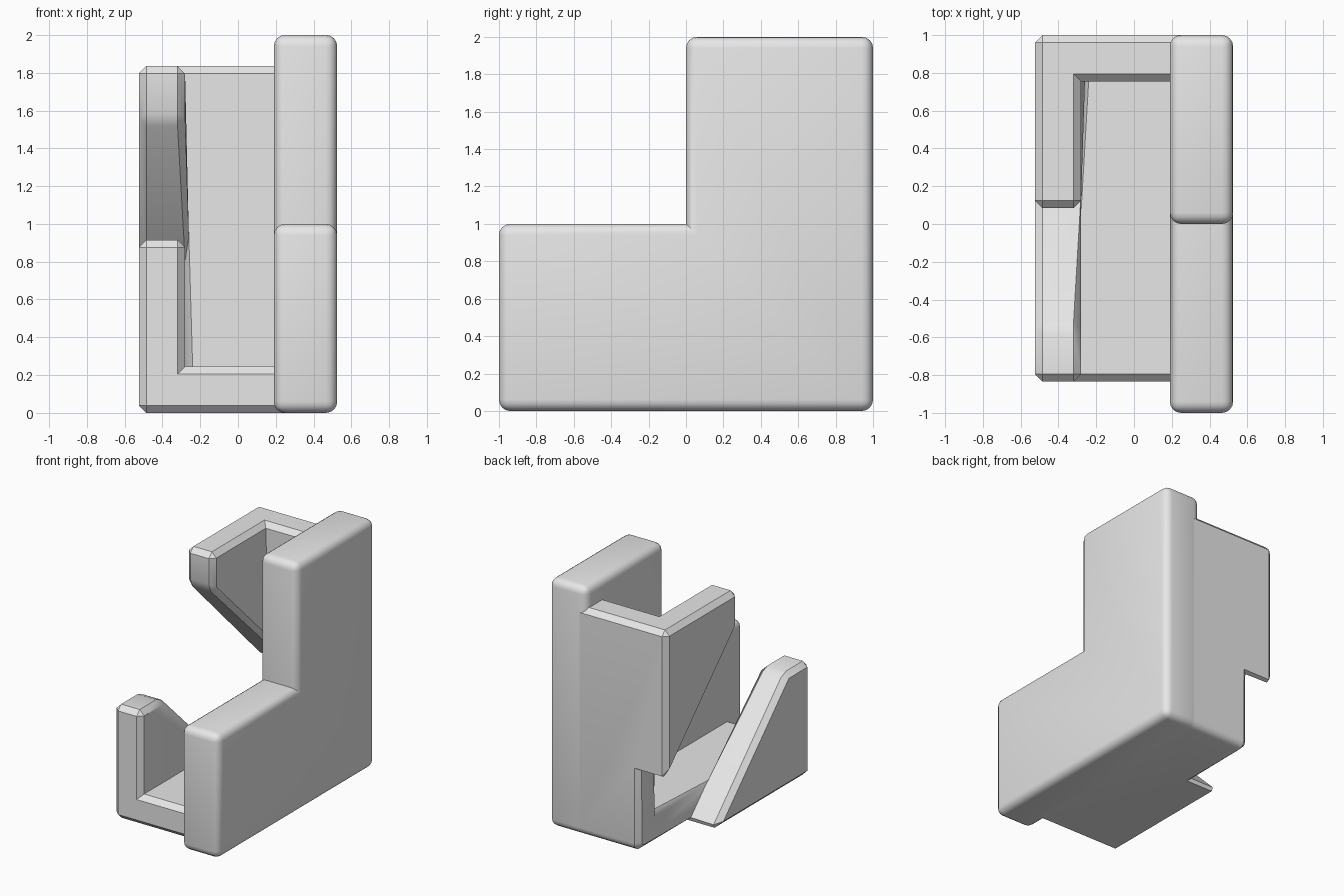
import bpy, bmesh, math

cube = bpy.data.objects.get("Cube")
if cube:
    bpy.data.objects.remove(cube, do_unlink=True)

grey = bpy.data.materials.new("light_grey")
grey.use_nodes = True
grey.diffuse_color = (0.8, 0.8, 0.8, 1)
grey.node_tree.nodes["Principled BSDF"].inputs["Base Color"].default_value = (0.8, 0.8, 0.8, 1)

ROUND = 0.06
CHAMFER = 0.04


def prism(name, outline, x0, x1):
    """Extrude a (y, z) outline from x0 to x1."""
    bm = bmesh.new()
    face = bm.faces.new([bm.verts.new((x0, y, z)) for y, z in outline])
    new = bmesh.ops.extrude_face_region(bm, geom=[face])["geom"]
    verts = [v for v in new if isinstance(v, bmesh.types.BMVert)]
    bmesh.ops.translate(bm, vec=(x1 - x0, 0, 0), verts=verts)
    bmesh.ops.recalc_face_normals(bm, faces=bm.faces)
    mesh = bpy.data.meshes.new(name)
    bm.to_mesh(mesh)
    bm.free()
    mesh.materials.append(grey)
    obj = bpy.data.objects.new(name, mesh)
    bpy.context.collection.objects.link(obj)
    return obj


def bevel_convex(obj, width, segments, keep=lambda e: True):
    """Bevel outward edges only, leaving inside corners crisp."""
    bm = bmesh.new()
    bm.from_mesh(obj.data)
    bmesh.ops.remove_doubles(bm, verts=bm.verts, dist=1e-4)
    bmesh.ops.dissolve_limit(bm, angle_limit=math.radians(1), verts=bm.verts, edges=bm.edges)
    bm.normal_update()
    edges = [e for e in bm.edges if e.is_manifold
             and e.calc_face_angle_signed() > math.radians(30) and keep(e)]
    bmesh.ops.bevel(bm, geom=edges, offset=width, offset_type='OFFSET', segments=segments,
                    profile=0.5, affect='EDGES', clamp_overlap=True)
    bm.to_mesh(obj.data)
    bm.free()


def smooth(obj):
    bpy.ops.object.select_all(action='DESELECT')
    obj.select_set(True)
    bpy.context.view_layer.objects.active = obj
    bpy.ops.object.shade_smooth_by_angle(angle=math.radians(30))


def mirrored(outline):
    """Reflect an outline across the diagonal that swaps back and bottom."""
    return [(1 - z, 1 - y) for y, z in outline]


# Thick rounded L-shaped side plate
plate = prism("side_plate", [(-1, 0), (1, 0), (1, 2), (0, 2), (0, 1), (-1, 1)], 0.19, 0.525)
bevel_convex(plate, ROUND, 4)
smooth(plate)

# Bottom and back walls, with a rounded outer corner
arc = [(1 - ROUND + ROUND * math.sin(t), ROUND - ROUND * math.cos(t))
       for t in (i * math.pi / 8 for i in range(5))]
walls = [(-0.835, 0)] + arc + [(1, 1.835), (0.755, 1.835), (0.755, 0.245), (-0.835, 0.245)]
bracket = prism("channel_bracket", walls, -0.28, 0.25)

# Two side panels with a diagonal slot between them
upper = [(0.085, 1.835), (1, 1.835), (1, 0.63), (0.085, 1.545)]
for name, outline in (("upper_panel", upper), ("lower_panel", mirrored(upper))):
    panel = prism(name, outline, -0.525, -0.28)
    mod = bracket.modifiers.new(name, 'BOOLEAN')
    mod.operation, mod.solver, mod.object = 'UNION', 'EXACT', panel
bpy.context.view_layer.update()
joined = bpy.data.meshes.new_from_object(
    bracket.evaluated_get(bpy.context.evaluated_depsgraph_get()))
bracket.modifiers.clear()
bracket.data = joined
for name in ("upper_panel", "lower_panel"):
    bpy.data.objects.remove(bpy.data.objects[name], do_unlink=True)

# Chamfer the bracket, except where it runs into the plate
bevel_convex(bracket, CHAMFER, 1, lambda e: any(v.co.x < 0.24 for v in e.verts))
smooth(bracket)
